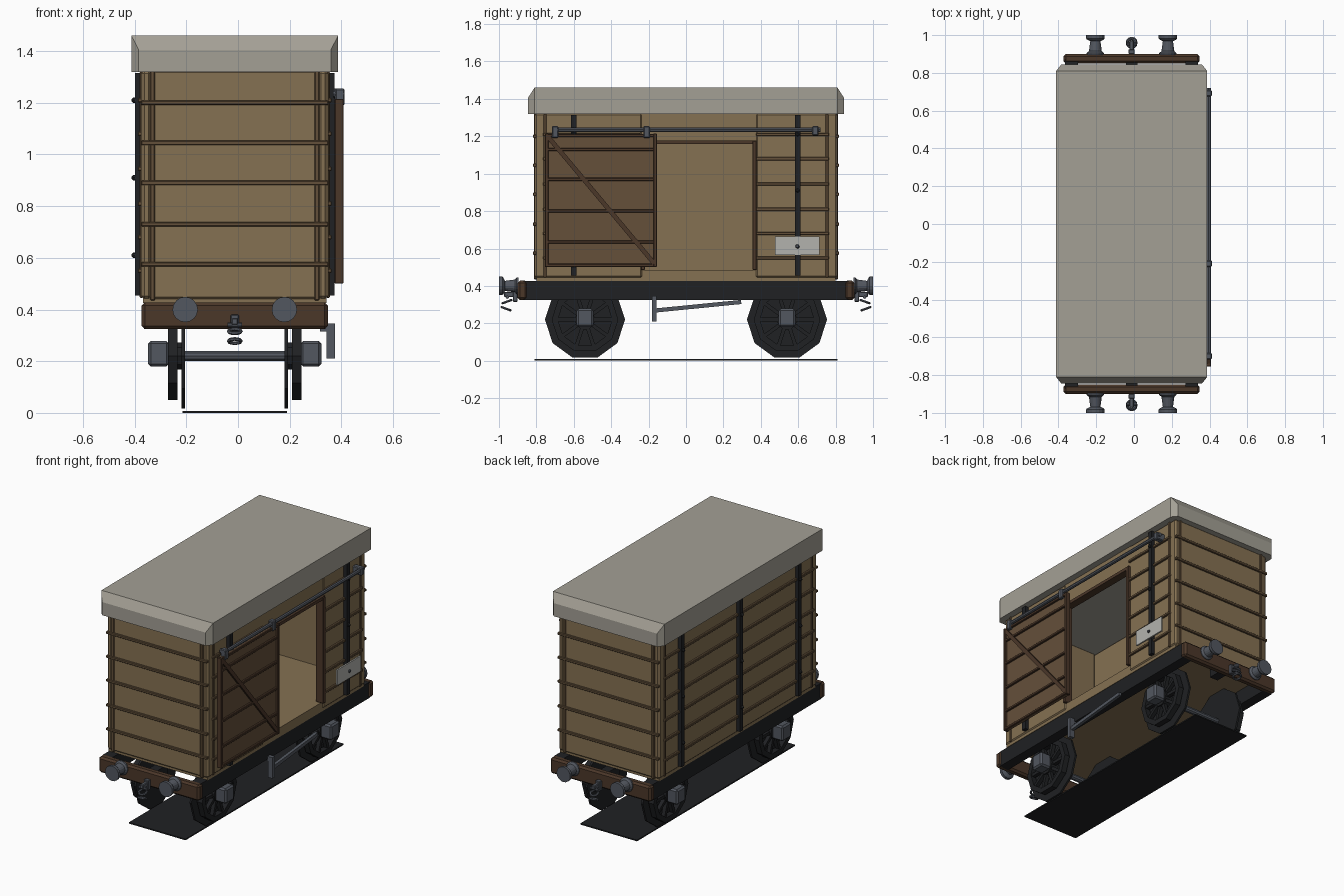
import bpy, bmesh, math
from mathutils import Matrix

if "Cube" in bpy.data.objects:
    bpy.data.objects.remove(bpy.data.objects["Cube"])

CX = -0.0125          # wagon centreline (door gear sticks out on one side)
S = (-1, 1)


def mat(name, r, g, b):
    m = bpy.data.materials.new(name)
    m.diffuse_color = (r, g, b, 1)
    m.use_nodes = True
    m.node_tree.nodes["Principled BSDF"].inputs["Base Color"].default_value = m.diffuse_color
    return m


TAN = mat("tan_planks", 0.235, 0.165, 0.085)
TRIM = mat("trim_wood", 0.125, 0.08, 0.042)
DOOR = mat("door_wood", 0.13, 0.08, 0.042)
DARK = mat("dark_wood", 0.07, 0.038, 0.022)
BLACK = mat("black_iron", 0.014, 0.015, 0.017)
IRON = mat("grey_iron", 0.085, 0.095, 0.115)
ROOF = mat("roof_canvas", 0.37, 0.35, 0.30)
PLATE = mat("pale_plate", 0.45, 0.45, 0.42)


def finish(name, bm, material, bevel=0.0):
    bmesh.ops.recalc_face_normals(bm, faces=bm.faces)
    me = bpy.data.meshes.new(name)
    bm.to_mesh(me)
    bm.free()
    me.materials.append(material)
    ob = bpy.data.objects.new(name, me)
    ob.location.x = CX
    bpy.context.collection.objects.link(ob)
    if bevel:
        mod = ob.modifiers.new("bevel", 'BEVEL')
        mod.width, mod.segments = bevel, 1
    return ob


def box(name, x, y, z, material, bevel=0.0):
    """Box from (min, max) ranges; x is measured from the centreline."""
    bm = bmesh.new()
    bmesh.ops.create_cube(bm, size=1)
    for v in bm.verts:
        for i, r in enumerate((x, y, z)):
            v.co[i] = (r[0] + r[1]) / 2 + v.co[i] * abs(r[1] - r[0])
    return finish(name, bm, material, bevel)


def bar(name, x, a, b, width, material):
    """Straight bar in the side plane from a=(y,z) to b=(y,z)."""
    dy, dz = b[0] - a[0], b[1] - a[1]
    h = math.hypot(dy, dz) / 2
    ob = box(name, x, (-h, h), (-width / 2, width / 2), material)
    ob.location.y, ob.location.z = (a[0] + b[0]) / 2, (a[1] + b[1]) / 2
    ob.rotation_euler.x = math.atan2(dz, dy)
    return ob


def lathe(name, profile, centre, axis, material, n=12, closed=False):
    """Revolve (radius, distance) points about the x or y axis."""
    bm = bmesh.new()
    rings = []
    for r, t in profile:
        ring = []
        for k in range(n):
            a = 2 * math.pi * k / n
            c, s = r * math.cos(a), r * math.sin(a)
            ring.append(bm.verts.new((t, c, s) if axis == 'x' else (c, t, s)))
        rings.append(ring)
    pairs = list(zip(rings, rings[1:]))
    if closed:
        pairs.append((rings[-1], rings[0]))
    else:
        bm.faces.new(rings[0])
        bm.faces.new(rings[-1])
    for p, q in pairs:
        for k in range(n):
            bm.faces.new((p[k], p[(k + 1) % n], q[(k + 1) % n], q[k]))
    bmesh.ops.translate(bm, verts=bm.verts, vec=centre)
    return finish(name, bm, material)


def span(c, w):
    return (c - w / 2, c + w / 2)


def side(s, a, b):
    return tuple(sorted((s * a, s * b)))


# Roof: flat top with sloping end edges and clipped corners
bm = bmesh.new()
for sx in S:
    for sy in S:
        for p in ((.40, .81, 1.46), (.40, .81, 1.32), (.372, .845, 1.405), (.372, .845, 1.32)):
            bm.verts.new((sx * p[0], sy * p[1], p[2]))
bmesh.ops.convex_hull(bm, input=bm.verts)
bmesh.ops.dissolve_limit(bm, angle_limit=0.01, verts=bm.verts, edges=bm.edges)
finish("roof", bm, ROOF)

# Floor and track shadow sheet
box("floor", (-.355, .355), (-.80, .80), (.425, .485), TAN)
box("ground_sheet", (-.203, .203), (-.81, .81), (0, .008), BLACK)

# End walls with horizontal battens and corner posts
for sy in S:
    box("end_wall", (-.325, .325), side(sy, .77, .808), (.44, 1.325), TAN, .008)
    for z in (.575, .73, .89, 1.045, 1.20):
        box("end_batten", (-.362, .362), side(sy, .80, .819), span(z, .017), TRIM, .003)
    for sx in S:
        box("corner_post", side(sx, .308, .328), side(sy, .775, .813), (.435, 1.325), TRIM, .004)

# Side walls: plain on the left, split around the doorway on the right
box("left_wall", (-.362, -.322), (-.81, .81), (.44, 1.325), TAN, .012)
box("right_wall_front", (.322, .362), (-.81, -.23), (.44, 1.325), TAN, .012)
box("right_wall_back", (.322, .362), (.37, .81), (.44, 1.325), TAN, .012)
box("door_header", (.324, .358), (-.24, .38), (1.175, 1.325), TAN)
ROWS = (.55, .68, .81, .945, 1.08, 1.21)
for z in ROWS:
    box("left_batten", (-.375, -.355), (-.765, .765), span(z, .017), TRIM, .003)
    box("right_batten_front", (.355, .375), (-.765, -.245), span(z, .017), TRIM, .003)
    box("right_batten_back", (.355, .375), (.375, .765), span(z, .017), TRIM, .003)
for sx in S:
    for sy in S:
        box("side_post", side(sx, .355, .368), span(sy * .753, .016), (.445, 1.32), TRIM, .003)

# Doorway frame
for y in (-.23, .367):
    box("door_frame_post", (.32, .376), span(y, .022), (.485, 1.175), DARK, .003)
box("door_frame_top", (.32, .372), (-.24, .378), (1.158, 1.178), DARK)

# Iron straps with bolts
for s, ys in ((-1, (-.6, 0, .6)), (1, (-.6, .597))):
    for y in ys:
        box("side_strap", side(s, .362, .386), span(y, .03), (.455, 1.315), BLACK)
        for z in (.61, .91, 1.21):
            lathe("strap_bolt", [(.011, 0), (.011, s * .009), (.005, s * .015)],
                  (s * .384, y, z), 'x', BLACK, 8)

# Plate on the right side
box("side_plate", (.384, .394), (.475, .715), (.565, .665), PLATE)
lathe("plate_bolt", [(.011, 0), (.007, .009)], (.393, .595, .612), 'x', IRON, 8)

# Sliding door, slid open
DY = (-.745, -.165)
box("sliding_door", (.388, .406), DY, (.505, 1.21), DOOR)
for z in (.51, .635, .80, .97, 1.13, 1.205):
    box("door_batten", (.402, .419), DY, span(z, .017), DARK, .003)
for y in DY:
    box("door_stile", (.386, .421), span(y, .018), (.50, 1.215), DARK, .003)
bar("door_brace", (.404, .42), (-.74, 1.20), (-.17, .52), .024, DARK)

# Door rail and hangers
lathe("door_rail", [(.012, -.715), (.012, .72)], (.408, 0, 1.235), 'y', IRON, 8)
for y in (-.70, -.21):
    box("door_hanger", (.388, .425), span(y, .034), (1.19, 1.255), IRON, .005)
box("rail_end_bracket", (.36, .425), span(.692, .034), (1.205, 1.255), IRON, .005)
lathe("hanger_roller", [(.016, .38), (.016, .424)], (0, -.70, 1.235), 'x', IRON, 10)

# Underframe: solebars, headstocks, drawbar stubs
for s in S:
    box("solebar", side(s, .285, .352), (-.87, .87), (.325, .427), BLACK)
    box("headstock", (-.36, .36), side(s, .85, .90), (.325, .428), DARK, .012)
    box("drawbar", (-.03, .03), side(s, .74, .86), (.36, .42), BLACK)

# Buffers and couplings
for sy in S:
    for sx in S:
        prof = [(.046, .895), (.046, .905), (.034, .915), (.027, .968), (.044, .976),
                (.049, .982), (.049, 1.0)]
        b = lathe("buffer", [(r, sy * t) for r, t in prof], (sx * .192, 0, .40), 'y', IRON, 16)
    box("coupling_block", (-.016, .016), side(sy, .90, .925), (.315, .38), IRON, .003)
    box("coupling_hook", (-.012, .012), side(sy, .92, .972), (.34, .368), IRON, .004)
    for y, z, tilt in ((.957, .316, -.35), (.962, .278, .35)):
        ring = [(.024 + .007 * math.cos(k * math.pi / 3), .007 * math.sin(k * math.pi / 3))
                for k in range(6)]
        link = lathe("coupling_link", ring, (0, 0, 0), 'y', IRON, 12, True)
        link.location = (CX, sy * y, z)
        link.rotation_euler.x = math.pi / 2 + sy * tilt
    lathe("link_joint", [(.009, -.028), (.009, .028)], (0, sy * .955, .34), 'x', IRON, 8)

# Wheelsets
for sy in S:
    y, z = sy * .54, .22
    lathe("axle", [(.02, -.28), (.02, .28)], (0, y, z), 'x', IRON, 10)
    for sx in S:
        lathe("wheel_flange", [(.214, sx * .193), (.214, sx * .206)], (0, y, z), 'x', BLACK, 10)
        lathe("wheel_tyre", [(.178, sx * .221), (.178, sx * .258), (.145, sx * .258), (.145, sx * .221)],
              (0, y, z), 'x', BLACK, 10, True)
        lathe("wheel_hub", [(.055, sx * .20), (.055, sx * .258)], (0, y, z), 'x', BLACK, 10)
        for k in range(10):
            a = 2 * math.pi * k / 10
            c, s = math.cos(a), math.sin(a)
            bar("wheel_spoke", side(sx, .225, .25), (y + .04 * c, z + .04 * s),
                (y + .155 * c, z + .155 * s), .02, BLACK)
        box("axle_box", side(sx, .255, .335), span(y, .09), (.18, .278), IRON, .01)

# Brake lever on the right side
box("brake_hanger", (.355, .388), span(-.17, .026), (.21, .345), IRON)
bar("brake_lever", (.36, .38), (-.17, .268), (.295, .314), .022, IRON)
box("brake_bracket", (.33, .37), span(-.17, .026), (.315, .345), IRON)
